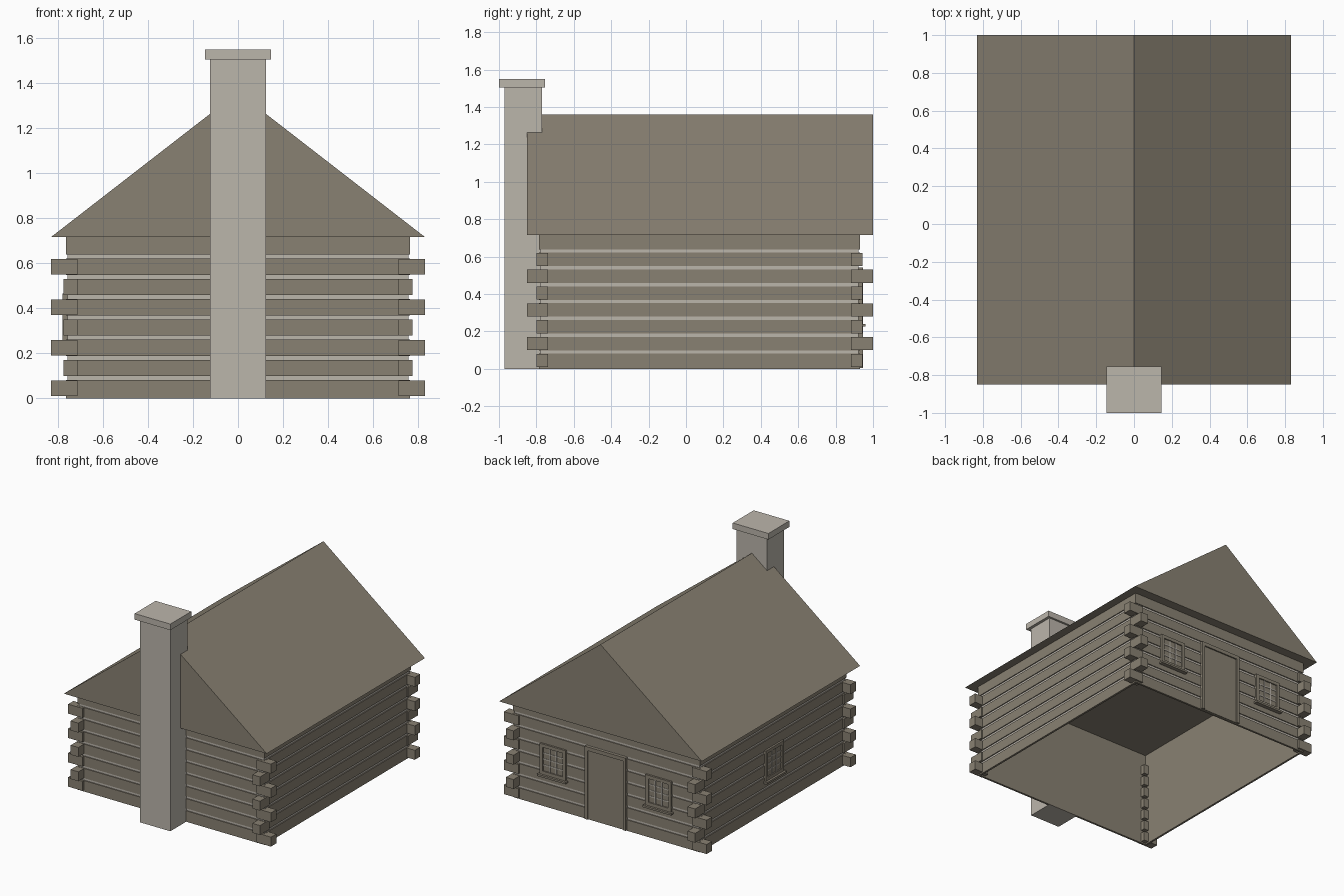
import bpy
import bmesh
from mathutils import Matrix, Vector

if "Cube" in bpy.data.objects:
    bpy.data.objects.remove(bpy.data.objects["Cube"], do_unlink=True)


def material(name, rgb):
    m = bpy.data.materials.new(name)
    m.use_nodes = True
    m.diffuse_color = (*rgb, 1)
    m.node_tree.nodes["Principled BSDF"].inputs["Base Color"].default_value = (*rgb, 1)
    return m


WOOD = material("weathered wood", (0.25, 0.22, 0.17))
STONE = material("pale mortar", (0.50, 0.465, 0.41))


def finish(name, bm, *mats):
    mesh = bpy.data.meshes.new(name)
    bm.to_mesh(mesh)
    bm.free()
    for m in mats:
        mesh.materials.append(m)
    obj = bpy.data.objects.new(name, mesh)
    bpy.context.collection.objects.link(obj)
    return obj


def boxes(name, mat, spans):
    """One object from (x0, x1, y0, y1, z0, z1) boxes."""
    bm = bmesh.new()
    for x0, x1, y0, y1, z0, z1 in spans:
        size = Vector((x1 - x0, y1 - y0, z1 - z0))
        mid = Vector((x0 + x1, y0 + y1, z0 + z1)) / 2
        bmesh.ops.create_cube(bm, size=1, matrix=Matrix.Translation(mid) @ Matrix.Diagonal((*size, 1)))
    return finish(name, bm, mat)


HALF, FRONT, BACK, EAVE, RIDGE = 0.765, -0.785, 0.93, 0.717, 1.36
PITCH, GAP, INSET = 0.09, 0.009, 0.007
LAYERS = 7


def ring(bm, inset, z):
    x, f, b = HALF - inset, FRONT + inset, BACK - inset
    return [bm.verts.new(p) for p in ((-x, f, z), (x, f, z), (x, b, z), (-x, b, z))]


def bridge(bm, low, high, index):
    for i in range(4):
        j = (i + 1) % 4
        bm.faces.new((low[i], low[j], high[j], high[i])).material_index = index


# Log walls: stepped shell with inset mortar bands, plus a plain inner lining
bm = bmesh.new()
outline = [(0, 0, 0)]
for k in range(1, LAYERS + 1):
    lo, hi = k * PITCH - GAP, k * PITCH + GAP
    outline += [(0, lo, 0), (INSET, lo, 0), (INSET, hi, 1), (0, hi, 0)]
outline.append((0, EAVE, 0))
previous = None
for inset, z, colour in outline:
    current = ring(bm, inset, z)
    if previous:
        bridge(bm, previous, current, colour)
    previous = current
bottom, lining_low, lining_high = ring(bm, 0, 0), ring(bm, 0.015, 0), ring(bm, 0.015, EAVE)
bridge(bm, lining_low, bottom, 0)
bridge(bm, lining_high, lining_low, 0)
bmesh.ops.remove_doubles(bm, verts=bm.verts, dist=0.0001)
finish("log_walls", bm, WOOD, STONE)

# Interlocking log ends at the four corners
ends = []
for k in range(LAYERS):
    z0, z1 = k * PITCH + 0.01, k * PITCH + 0.08
    for side in (-1, 1):
        if k % 2 == 0:
            x0, x1 = sorted((side * 0.712, side * 0.83))
            spans = ((-0.8, -0.738), (0.882, 0.944))
        else:
            x0, x1 = sorted((side * 0.712, side * 0.775))
            spans = ((-0.85, -0.738), (0.882, 1.0))
        ends += [(x0, x1, y0, y1, z0, z1) for y0, y1 in spans]
boxes("corner_log_ends", WOOD, ends)

# Gabled roof as a closed prism
bm = bmesh.new()
gables = [[bm.verts.new(p) for p in ((-0.83, y, EAVE), (0.83, y, EAVE), (0, y, RIDGE))]
          for y in (-0.85, 1.0)]
for g in gables:
    bm.faces.new(g)
for i in range(3):
    j = (i + 1) % 3
    bm.faces.new((gables[0][i], gables[0][j], gables[1][j], gables[1][i]))
bmesh.ops.recalc_face_normals(bm, faces=bm.faces)
finish("gable_roof", bm, WOOD)

# Chimney
boxes("chimney_stack", STONE, [(-0.125, 0.125, -0.97, -0.77, 0, 1.51)])
boxes("chimney_cap", STONE, [(-0.146, 0.146, -1.0, -0.755, 1.505, 1.55)])

# Back door
boxes("door_panel", WOOD, [(-0.145, 0.145, BACK - 0.01, BACK + 0.006, 0.005, 0.52)])
boxes("door_frame", WOOD, [
    (-0.168, -0.145, BACK - 0.01, BACK + 0.016, 0.005, 0.543),
    (0.145, 0.168, BACK - 0.01, BACK + 0.016, 0.005, 0.543),
    (-0.145, 0.145, BACK - 0.01, BACK + 0.016, 0.515, 0.543),
])


def window(name, place):
    """Window facing local +y, centred on x = 0, with its wall plane at y = 0."""
    w, z0, z1, bar = 0.105, 0.24, 0.465, 0.025
    iw, iz0, iz1 = w - bar, z0 + bar, z1 - bar
    frame = [(s * w, s * iw, -0.01, 0.014, z0, z1) for s in (-1, 1)]
    frame = [(min(a, b), max(a, b), *rest) for a, b, *rest in frame]
    frame += [(-iw, iw, -0.01, 0.014, iz1, z1), (-iw, iw, -0.01, 0.014, z0, iz0),
              (-w - 0.012, w + 0.012, -0.01, 0.03, z0 - 0.014, z0)]
    t = 0.004
    bars = [(x - t, x + t, 0.004, 0.009, iz0, iz1) for x in (-iw / 3, iw / 3)]
    for i in range(1, 4):
        z = iz0 + (iz1 - iz0) * i / 4
        bars.append((-iw, iw, 0.004, 0.008, z - t, z + t))
    for part, mat, spans in (("frame", WOOD, frame), ("bars", STONE, bars),
                             ("pane", WOOD, [(-iw, iw, -0.01, 0.005, iz0, iz1)])):
        boxes(name + "_" + part, mat, spans).matrix_world = place


# Two windows beside the door and one on the right wall
window("back_left_window", Matrix.Translation((0.432, BACK, 0)))
window("back_right_window", Matrix.Translation((-0.432, BACK, 0)))
window("side_window", Matrix.Translation((-HALF, 0.072, 0)) @ Matrix.Rotation(1.5708, 4, "Z"))
